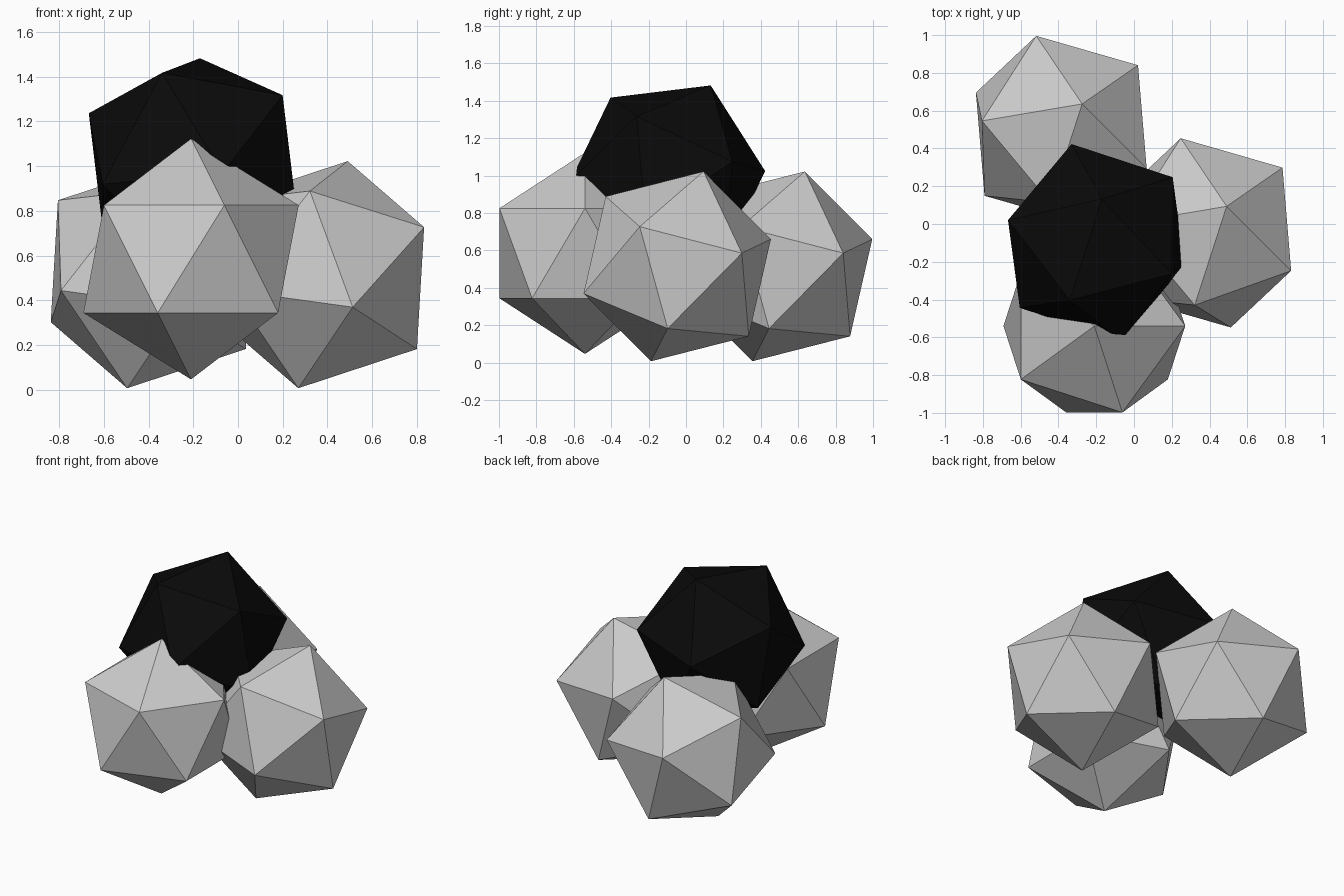
import bpy
from mathutils import Vector, Matrix

if "Cube" in bpy.data.objects:
    bpy.data.objects.remove(bpy.data.objects["Cube"])

R = 0.538  # corner radius shared by all four rocks


def rock(name, center, pole=(0, 0, 1), side=(1, 0, 0)):
    """Icosahedron with one corner along pole and a neighbouring corner toward side."""
    z = Vector(pole).normalized()
    s = Vector(side)
    x = (s - z * s.dot(z)).normalized()
    y = z.cross(x)
    rot = Matrix((x, y, z)).transposed().to_4x4()
    bpy.ops.mesh.primitive_ico_sphere_add(subdivisions=1, radius=R)
    ob = bpy.context.object
    ob.name = name
    ob.matrix_world = Matrix.Translation(center) @ rot
    return ob


# three grey base rocks; the right and back ones share a tilt
tilt = dict(pole=(0.11, 0.14, 0.505), side=(0.45, -0.20, 0.21))
rock("front_rock", (-0.21, -0.54, 0.585))
rock("right_rock", (0.38, -0.047, 0.515), **tilt)
rock("back_rock", (-0.385, 0.495, 0.515), **tilt)

# black rock resting on top
top = rock("top_rock", (-0.2, -0.098, 0.997),
           pole=(0.03, 0.23, 0.485), side=(0.405, -0.17, 0.32))
black = bpy.data.materials.new("black")
black.diffuse_color = (0.003, 0.003, 0.003, 1)
black.use_nodes = True
black.node_tree.nodes["Principled BSDF"].inputs["Base Color"].default_value = black.diffuse_color
top.data.materials.append(black)
